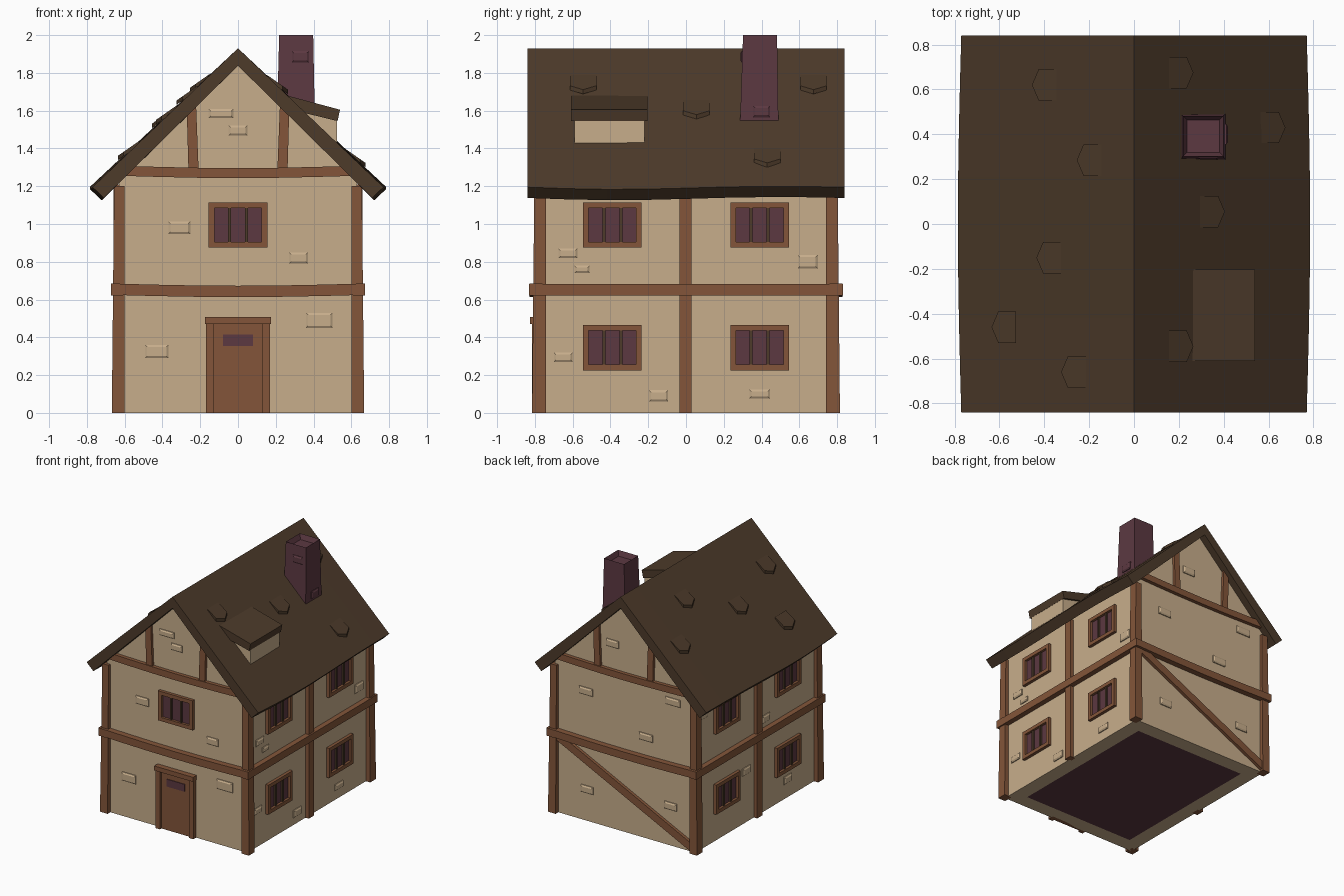
import bpy, bmesh, math

cube = bpy.data.objects.get("Cube")
if cube:
    bpy.data.objects.remove(cube)


def material(name, *srgb):
    m = bpy.data.materials.new(name)
    col = [(c / 255) ** 2.2 for c in srgb] + [1]
    m.use_nodes = True
    m.diffuse_color = col
    m.node_tree.nodes["Principled BSDF"].inputs["Base Color"].default_value = col
    return m


PLASTER = material("tan plaster", 198, 172, 138)
WOOD = material("brown timber", 130, 86, 60)
ROOF = material("dark brown roof", 78, 61, 46)
PLUM = material("dull plum", 92, 59, 67)


def loft(name, rings, mat, edit=None):
    """Skin equal point rings into a closed solid."""
    bm = bmesh.new()
    vs = [[bm.verts.new(p) for p in r] for r in rings]
    n = len(vs[0])
    for a, b in zip(vs, vs[1:]):
        for i in range(n):
            j = (i + 1) % n
            bm.faces.new((a[i], a[j], b[j], b[i]))
    bm.faces.new(vs[0])
    bm.faces.new(vs[-1])
    bmesh.ops.recalc_face_normals(bm, faces=bm.faces)
    if edit:
        edit(bm)
    me = bpy.data.meshes.new(name)
    bm.to_mesh(me)
    bm.free()
    me.materials.append(mat)
    ob = bpy.data.objects.new(name, me)
    bpy.context.collection.objects.link(ob)
    return ob


def rect(x0, x1, y0, y1, z):
    return [(x0, y0, z), (x1, y0, z), (x1, y1, z), (x0, y1, z)]


# Walls: (axis of the normal, direction, distance from the centre)
SIDES = {"front": (1, -1, .78), "back": (1, 1, .78),
         "left": (0, 1, .63), "right": (0, -1, .63)}


def on_wall(side, u, z, out):
    axis, sign, dist = SIDES[side]
    d = sign * (dist + out)
    return (u, d, z) if axis else (d, u, z)


def panel(name, side, u0, u1, z0, z1, out, mat, sag=0, deep=-.02):
    """Slab on a wall, running along u and optionally sagging mid-span."""
    steps = 6 if sag else 1
    rings = []
    for i in range(steps + 1):
        t = i / steps
        u, dz = u0 + (u1 - u0) * t, -sag * math.sin(math.pi * t)
        rings.append([on_wall(side, u, z + dz, d) for z, d in
                      ((z0, deep), (z1, deep), (z1, out), (z0, out))])
    return loft(name, rings, mat)


def stone(side, u, z, w, h, mat=PLASTER, base=0):
    """Raised block with chamfered edges."""
    rings = []
    for out, k in ((base - .01, 0), (base + .007, 0), (base + .014, .011)):
        a, b = w / 2 - k, h / 2 - k
        rings.append([on_wall(side, u + i * a, z + j * b, out)
                      for i, j in ((-1, -1), (1, -1), (1, 1), (-1, 1))])
    loft("wall_stone", rings, mat)


# House body with a dark floor panel underneath
def floor_panel(bm):
    face = min(bm.faces, key=lambda f: f.calc_center_median().z)
    bmesh.ops.inset_individual(bm, faces=[face], thickness=.17)
    face.material_index = 1


outline = [(-.63, 0), (.63, 0), (.63, 1.235), (0, 1.855), (-.63, 1.235)]
body = loft("house_walls", [[(x, y, z) for x, z in outline] for y in (-.78, .78)],
            PLASTER, floor_panel)
body.data.materials.append(PLUM)

# Main roof, eaves bowed along the ridge
rings = []
for i in range(9):
    y = -.84 + 1.68 * i / 8
    bow = .015 * math.cos(math.pi * y / 1.68)
    dz = .008 * math.sin(math.pi * y / .84) - .005 * bow / .015
    ex, lx = .77 + bow, .71 + bow
    rings.append([(-ex, y, 1.195 + dz), (0, y, 1.93), (ex, y, 1.195 + dz),
                  (lx, y, 1.138 + dz), (0, y, 1.838), (-lx, y, 1.138 + dz)])
loft("main_roof", rings, ROOF)

# Loose shingles, pointed downhill and lifted at the tip
SHINGLES = [(.21, .675), (.62, .43), (.35, .055), (.21, -.545), (-.40, .62),
            (-.20, .285), (-.38, -.15), (-.58, -.46), (-.27, -.66)]
for x, y in SHINGLES:
    s, r = math.copysign(1, x), abs(x)
    tab = [(-.055, -.07), (.025, -.07), (.055, 0), (.025, .07), (-.055, .07)]
    loft("roof_shingle",
         [[(s * (r + a), y + b, 1.93 - .945 * r - .7 * a + lift) for a, b in tab]
          for lift in (-.005, .018)], ROOF)

# Corner posts, slightly tapered
for sx in (-1, 1):
    for sy in (-1, 1):
        loft("corner_post", [rect(sx * .6, sx * (.668 - k), sy * .74, sy * (.815 - k), z)
                             for z, k in ((0, 0), (1.2, .012))], WOOD)

# Floor beams, middle posts and gable timbers
for side in ("left", "right"):
    panel("side_floor_beam", side, -.83, .83, .622, .682, .043, WOOD)
    panel("middle_post", side, -.035, .03, 0, 1.21, .03, WOOD)
for side in ("front", "back"):
    panel("floor_beam", side, -.673, .673, .625, .685, .048, WOOD, .012)
    panel("gable_beam", side, -.615, .615, 1.255, 1.308, .03, WOOD, .012)
    for s in (-1, 1):
        loft("gable_post", [[on_wall(side, s * u, z, d) for u, d in
                             ((a, -.02), (b, -.02), (b, .022), (a, .022))]
                            for z, a, b in ((1.27, .208, .262), (1.63, .222, .272))], WOOD)

# Diagonal brace on the back
loft("back_brace", [[on_wall("back", u, z + h, d) for h, d in
                     ((-.035, -.02), (.035, -.02), (.035, .025), (-.035, .025))]
                    for u, z in ((-.62, .04), (.62, .64))], WOOD)


# Windows: frame, pane and two bars
def window(side, u, z):
    w, h, t = .155, .12, .03
    panel("window_pane", side, u - w + t, u + w - t, z - h + t, z + h - t, .005, PLUM)
    for s in (-1, 1):
        a, b = sorted((s * w, s * (w - t)))
        panel("window_jamb", side, u + a, u + b, z - h, z + h, .025, WOOD)
        a, b = sorted((s * h, s * (h - t)))
        panel("window_rail", side, u - w + t, u + w - t, z + a, z + b, .025, WOOD)
        panel("window_bar", side, u + s * .045 - .008, u + s * .045 + .008,
              z - h + t, z + h - t, .018, ROOF)


window("front", 0, .995)
for side in ("left", "right"):
    for u in (-.39, .39):
        for z in (.345, .995):
            window(side, u, z)

# Door
panel("door_leaf", "front", -.13, .13, 0, .47, .015, WOOD)
panel("door_window", "front", -.08, .08, .355, .415, .02, PLUM)
for s in (-1, 1):
    panel("door_jamb", "front", s * .13, s * .17, 0, .47, .035, WOOD)
panel("door_lintel", "front", -.175, .175, .47, .507, .045, WOOD)

# Wall stones
STONES = {
    "front": [(-.09, 1.585, .13, .05), (0, 1.495, .1, .055), (-.31, .98, .115, .065),
              (.32, .82, .1, .06), (.43, .49, .14, .08), (-.43, .325, .125, .07)],
    "left": [(-.625, .845, .1, .05), (-.55, .76, .08, .04), (.645, .8, .105, .07),
             (-.65, .295, .1, .05), (-.145, .09, .1, .06), (.39, .1, .11, .05)],
    "back": [(.11, 1.5, .11, .06), (.35, 1.05, .12, .06), (-.43, 1.17, .13, .06),
             (-.19, .82, .12, .06), (.34, .255, .11, .06), (-.41, .32, .11, .06)],
    "right": [(.68, 1.08, .1, .06), (-.12, .75, .1, .06), (.13, .42, .1, .06),
              (-.4, .15, .1, .06)],
}
for side, items in STONES.items():
    for item in items:
        stone(side, *item)


# Chimney with a sunken top
def flue(bm):
    face = max(bm.faces, key=lambda f: f.calc_center_median().z)
    bmesh.ops.inset_individual(bm, faces=[face], thickness=.025)
    bmesh.ops.translate(bm, verts=face.verts, vec=(0, 0, -.04))


loft("chimney", [rect(.205, .408, .285, .49, 1.5), rect(.218, .398, .302, .482, 2)],
     PLUM, flue)
SIDES["chimney_front"] = (1, -1, -.302)
SIDES["chimney_side"] = (0, 1, .398)
stone("chimney_front", .33, 1.885, .09, .06, PLUM)
stone("chimney_side", .4, 1.595, .09, .06, PLUM, .007)

# Dormer
loft("dormer_wall", [[(x, y, z) for x, z in ((.25, 1.4), (.525, 1.4), (.525, 1.58), (.25, 1.65))]
                     for y in (-.59, -.22)], PLASTER)
loft("dormer_roof", [[(x, y, z) for x, z in ((.26, 1.68), (.54, 1.605), (.527, 1.545), (.26, 1.61))]
                     for y in (-.61, -.203)], ROOF)
